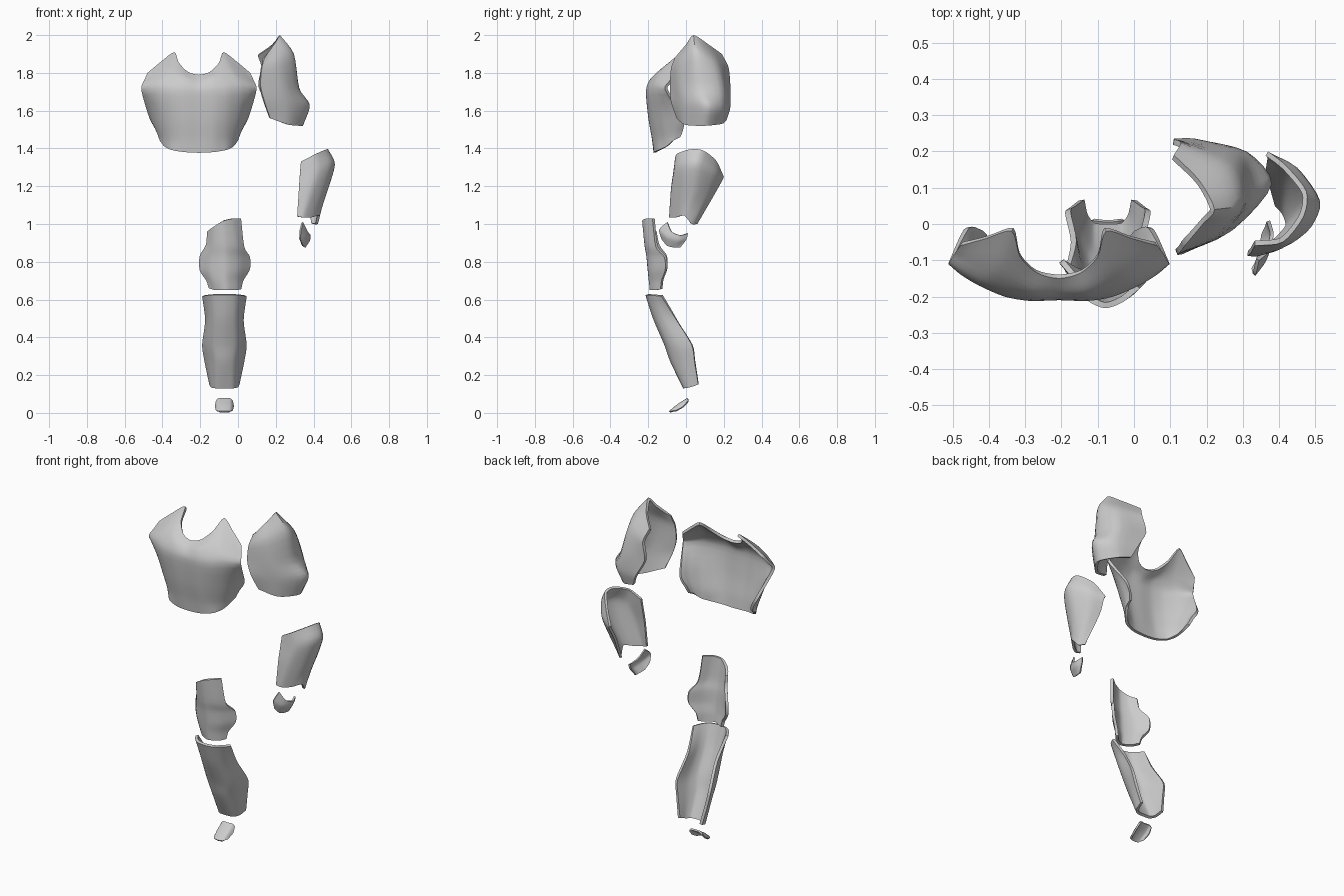
import bpy
from mathutils import Vector

SUB = 4            # curve steps between control points


def spline(pts):
    """Smooth curve passing through every control point."""
    ext = [2 * pts[0] - pts[1]] + pts + [2 * pts[-1] - pts[-2]]
    out = []
    for i in range(len(pts) - 1):
        a, b, c, d = ext[i:i + 4]
        for k in range(SUB):
            t = k / SUB
            m0, m1 = (c - a) * 0.4, (d - b) * 0.4
            out.append(b * (2*t**3 - 3*t**2 + 1) + m0 * (t**3 - 2*t**2 + t)
                       + c * (3*t**2 - 2*t**3) + m1 * (t**3 - t**2))
    return out + [pts[-1].copy()]


def plate(name, rows, thick=0.016, mirror_x=None):
    """Curved plate through rows (top to bottom); half rows mirror about mirror_x."""
    grid = [[Vector(p) for p in r] for r in rows]
    if mirror_x is not None:
        shift = Vector((mirror_x, 0, 0))
        grid = [[Vector((-p.x, p.y, p.z)) + shift for p in reversed(r[1:])]
                + [p + shift for p in r] for r in grid]
    grid = [spline(r) for r in grid]
    cols = [spline(list(c)) for c in zip(*grid)]
    n = len(cols[0])
    verts = [p for c in cols for p in c]
    faces = [(j*n + i, j*n + i + 1, (j+1)*n + i + 1, (j+1)*n + i)
             for j in range(len(cols) - 1) for i in range(n - 1)]
    me = bpy.data.meshes.new(name)
    me.from_pydata(verts, [], faces)
    ob = bpy.data.objects.new(name, me)
    bpy.context.collection.objects.link(ob)
    bpy.ops.object.select_all(action='DESELECT')
    ob.select_set(True)
    bpy.context.view_layer.objects.active = ob
    mod = ob.modifiers.new("thickness", 'SOLIDIFY')
    mod.thickness = thick
    mod.offset = -1
    bpy.ops.object.modifier_apply(modifier=mod.name)
    bpy.ops.object.shade_smooth_by_angle(angle=0.7)
    return ob


# Breastplate with scooped neck
plate("breastplate", [
    [(0, -.15, 1.79), (.06, -.135, 1.807), (.107, -.09, 1.855), (.13, -.02, 1.91), (.20, -.04, 1.86), (.272, -.06, 1.80)],
    [(0, -.19, 1.75), (.07, -.187, 1.77), (.125, -.165, 1.79), (.175, -.13, 1.81), (.235, -.105, 1.79), (.29, -.085, 1.76)],
    [(0, -.21, 1.70), (.08, -.212, 1.705), (.15, -.20, 1.71), (.22, -.17, 1.72), (.27, -.14, 1.715), (.305, -.11, 1.71)],
    [(0, -.198, 1.56), (.08, -.198, 1.56), (.15, -.175, 1.56), (.21, -.13, 1.56), (.25, -.07, 1.565), (.262, -.015, 1.56)],
    [(0, -.18, 1.45), (.08, -.178, 1.45), (.145, -.15, 1.45), (.19, -.11, 1.46), (.218, -.06, 1.475), (.228, -.015, 1.50)],
    [(0, -.172, 1.377), (.08, -.168, 1.381), (.145, -.145, 1.392), (.182, -.105, 1.41), (.206, -.07, 1.44), (.213, -.03, 1.46)],
], mirror_x=-.207)

# Shoulder guard, listed front edge to back edge
plate("shoulder_guard", [
    [(.14, -.06, 1.88), (.19, 0, 1.95), (.222, .04, 2.0), (.18, .12, 1.95), (.11, .19, 1.90)],
    [(.125, -.08, 1.82), (.22, -.035, 1.86), (.296, .05, 1.90), (.26, .16, 1.86), (.13, .225, 1.83)],
    [(.12, -.085, 1.73), (.25, -.03, 1.72), (.323, .07, 1.72), (.29, .195, 1.72), (.11, .235, 1.73)],
    [(.14, -.08, 1.65), (.28, -.01, 1.63), (.38, .11, 1.63), (.31, .20, 1.61), (.17, .235, 1.62)],
    [(.17, -.05, 1.56), (.27, -.005, 1.525), (.344, .10, 1.52), (.28, .19, 1.53), (.20, .215, 1.55)],
])

# Forearm guard, front edge to back edge
plate("forearm_guard", [
    [(.333, -.06, 1.33), (.41, -.05, 1.37), (.467, .02, 1.395), (.475, .09, 1.39), (.42, .16, 1.335), (.37, .20, 1.25)],
    [(.328, -.068, 1.27), (.42, -.06, 1.29), (.487, -.01, 1.31), (.513, .063, 1.315), (.45, .155, 1.27), (.375, .192, 1.23)],
    [(.322, -.08, 1.18), (.39, -.075, 1.18), (.455, -.02, 1.18), (.475, .05, 1.18), (.43, .125, 1.17), (.37, .15, 1.155)],
    [(.313, -.088, 1.04), (.345, -.088, 1.035), (.39, -.055, 1.035), (.43, -.01, 1.045), (.422, .03, 1.0), (.397, .06, 1.0)],
], thick=.014)

# Hand guard
plate("hand_guard", [
    [(.345, -.10, 1.01), (.37, -.077, .96), (.385, -.03, .94), (.375, .01, .95)],
    [(.335, -.142, .97), (.365, -.10, .93), (.38, -.04, .91), (.372, .003, .92)],
    [(.33, -.13, .92), (.345, -.10, .885), (.355, -.06, .875), (.36, -.03, .875)],
], thick=.01)

# Thigh guard with flared knee wings, left to right
plate("thigh_guard", [
    [(-.164, -.165, .96), (-.13, -.21, .985), (-.08, -.232, 1.015), (-.03, -.215, 1.028), (.016, -.178, 1.03)],
    [(-.17, -.15, .89), (-.135, -.195, .89), (-.075, -.22, .89), (-.01, -.20, .89), (.033, -.16, .88)],
    [(-.203, -.11, .83), (-.15, -.175, .83), (-.073, -.21, .83), (0, -.18, .83), (.063, -.115, .825)],
    [(-.203, -.11, .755), (-.15, -.17, .755), (-.07, -.203, .755), (0, -.175, .755), (.063, -.11, .76)],
    [(-.168, -.13, .70), (-.135, -.17, .70), (-.07, -.197, .70), (-.01, -.17, .70), (.028, -.13, .70)],
    [(-.155, -.135, .66), (-.12, -.165, .65), (-.065, -.192, .65), (-.01, -.165, .65), (.018, -.135, .655)],
])

# Shin guard
plate("shin_guard", [
    [(0, -.215, .624), (.055, -.205, .624), (.09, -.175, .622), (.118, -.13, .617)],
    [(0, -.175, .50), (.055, -.16, .50), (.085, -.12, .50), (.102, -.05, .49)],
    [(0, -.115, .36), (.06, -.10, .36), (.095, -.05, .36), (.118, .03, .36)],
    [(0, -.083, .27), (.05, -.07, .27), (.085, -.02, .27), (.105, .045, .27)],
    [(0, -.015, .13), (.045, -.01, .13), (.07, .02, .135), (.08, .065, .15)],
], mirror_x=-.072)

# Toe cap
plate("toe_cap", [
    [(0, .005, .078), (.03, .008, .078), (.045, .01, .065)],
    [(0, -.045, .046), (.035, -.04, .043), (.05, -.015, .035)],
    [(0, -.09, .01), (.03, -.083, .01), (.045, -.055, .013)],
], thick=.01, mirror_x=-.072)
